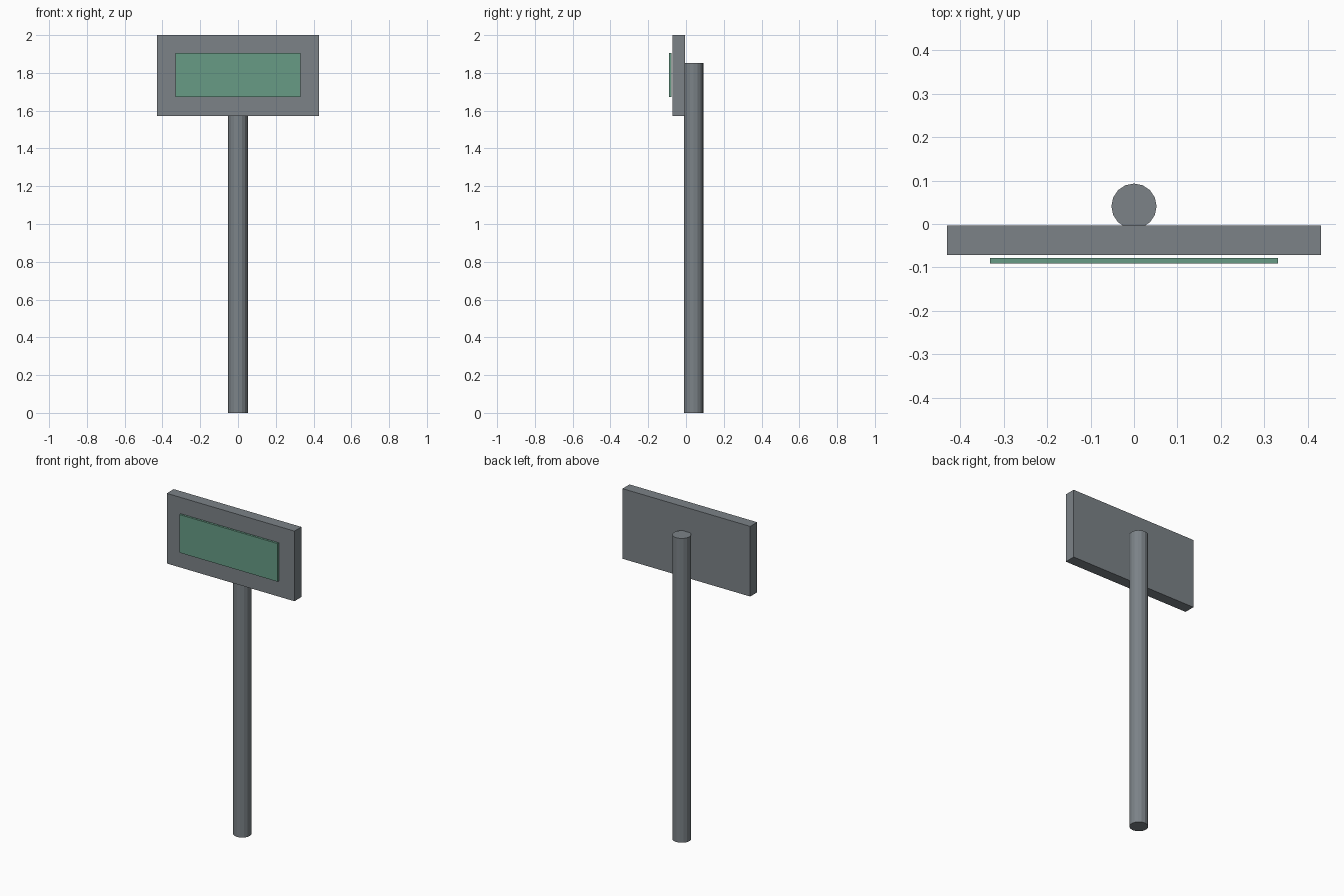
import bpy

cube = bpy.data.objects.get("Cube")
if cube:
    bpy.data.objects.remove(cube, do_unlink=True)


def make_material(name, color):
    mat = bpy.data.materials.new(name)
    mat.use_nodes = True
    rgba = (*color, 1.0)
    mat.diffuse_color = rgba
    mat.node_tree.nodes["Principled BSDF"].inputs["Base Color"].default_value = rgba
    return mat


def box(name, low, high, mat):
    """Add a box spanning two opposite corners."""
    center = [(a + b) / 2 for a, b in zip(low, high)]
    bpy.ops.mesh.primitive_cube_add(size=1, location=center)
    obj = bpy.context.object
    obj.name = name
    obj.scale = [b - a for a, b in zip(low, high)]
    bpy.ops.object.transform_apply(location=False, rotation=False, scale=True)
    obj.data.materials.append(mat)
    return obj


grey = make_material("steel grey", (0.20, 0.225, 0.245))
green = make_material("screen green", (0.135, 0.33, 0.235))

# Upright pole, slightly sunk into the back of the panel
pole_height = 1.853
bpy.ops.mesh.primitive_cylinder_add(
    vertices=16, radius=0.052, depth=pole_height, location=(0, 0.041, pole_height / 2))
pole = bpy.context.object
pole.name = "pole"
pole.data.materials.append(grey)

# Display housing and the screen plate floating just before it
box("display_housing", (-0.43, -0.071, 1.573), (0.43, -0.004, 2.0), grey)
box("display_screen", (-0.331, -0.091, 1.673), (0.331, -0.078, 1.905), green)
